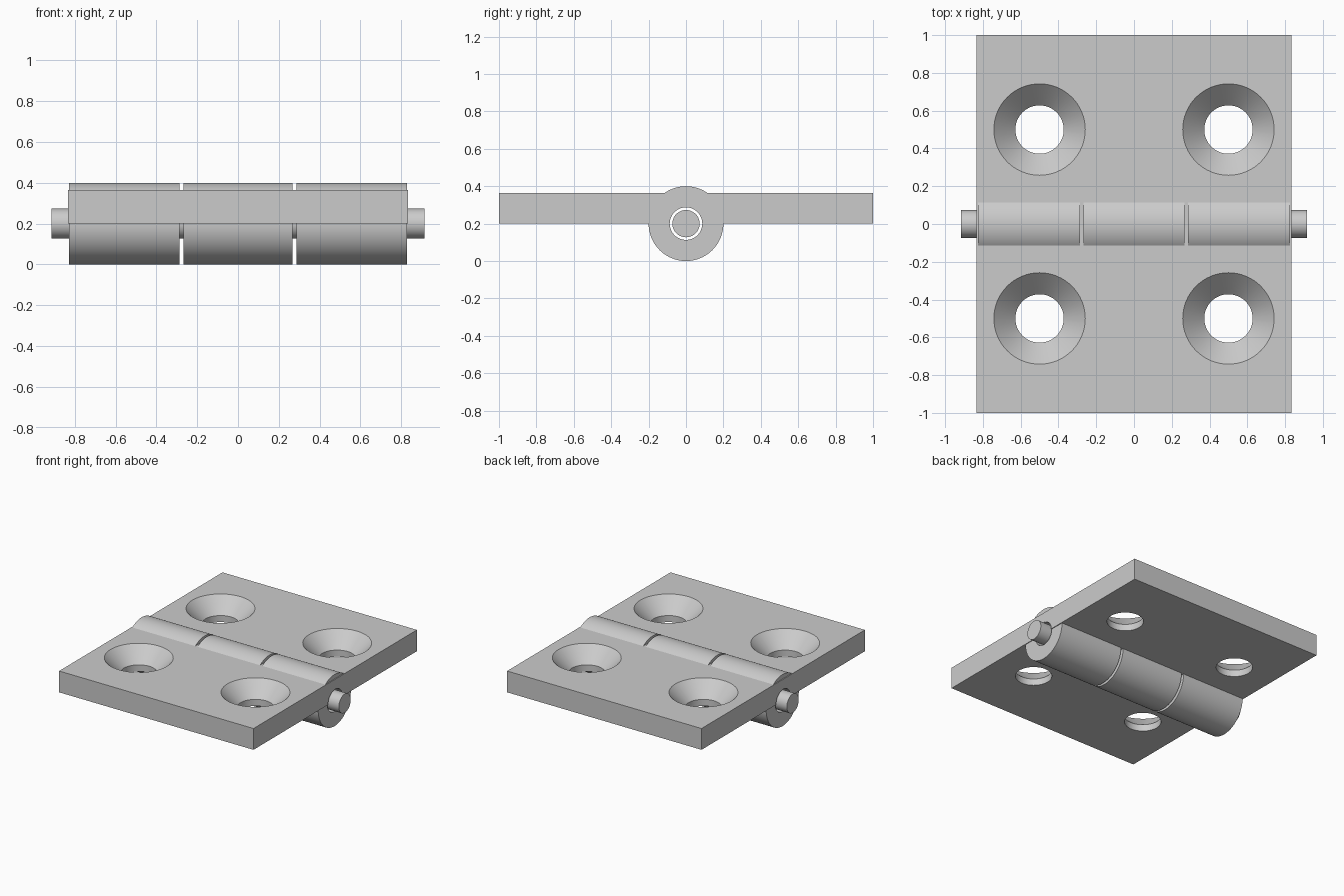
import bpy, bmesh, math
from mathutils import Matrix

cube = bpy.data.objects.get("Cube")
if cube:
    bpy.data.objects.remove(cube, do_unlink=True)

AXIS_Z = 0.2            # height of the hinge axis
PLATE_TOP = 0.365
BORE = 0.087

steel = bpy.data.materials.new("grey_steel")
steel.use_nodes = True
steel.diffuse_color = (0.6, 0.6, 0.6, 1)
steel.node_tree.nodes["Principled BSDF"].inputs["Base Color"].default_value = (0.6, 0.6, 0.6, 1)


def finish(name, bm):
    bmesh.ops.recalc_face_normals(bm, faces=bm.faces)
    mesh = bpy.data.meshes.new(name)
    bm.to_mesh(mesh)
    bm.free()
    mesh.materials.append(steel)
    obj = bpy.data.objects.new(name, mesh)
    bpy.context.collection.objects.link(obj)
    return obj


def lathe(name, profile, along_x=False, location=(0, 0, 0), steps=64):
    """Spin a closed (radius, height) profile about z, or about x."""
    bm = bmesh.new()
    verts = [bm.verts.new((r, 0, h)) for r, h in profile]
    edges = [bm.edges.new((a, b)) for a, b in zip(verts, verts[1:] + verts[:1])]
    bmesh.ops.spin(bm, geom=verts + edges, cent=(0, 0, 0), axis=(0, 0, 1),
                   angle=math.tau, steps=steps, use_merge=True)
    bmesh.ops.remove_doubles(bm, verts=bm.verts, dist=1e-5)
    bmesh.ops.dissolve_degenerate(bm, edges=bm.edges, dist=1e-5)
    loose = [e for e in bm.edges if not e.link_faces]
    bmesh.ops.delete(bm, geom=loose, context='EDGES')
    if along_x:
        bm.transform(Matrix.Rotation(math.pi / 2, 4, 'Y'))
    bm.transform(Matrix.Translation(location))
    return finish(name, bm)


def rod(name, radius, half):
    return lathe(name, [(0, -half), (radius, -half), (radius, half), (0, half)],
                 True, (0, 0, AXIS_Z))


def cut(obj, cutters):
    for c in cutters:
        mod = obj.modifiers.new("cut", 'BOOLEAN')
        mod.operation, mod.solver, mod.object = 'DIFFERENCE', 'EXACT', c
    bpy.context.view_layer.update()
    graph = bpy.context.evaluated_depsgraph_get()
    mesh = bpy.data.meshes.new_from_object(obj.evaluated_get(graph))
    obj.modifiers.clear()
    obj.data = mesh
    for c in cutters:
        bpy.data.objects.remove(c, do_unlink=True)


# Leaf plates: one flat slab spanning both sides of the hinge
bm = bmesh.new()
bmesh.ops.create_cube(bm, size=1)
bm.transform(Matrix.Translation((0, 0, (AXIS_Z + PLATE_TOP) / 2))
             @ Matrix.Diagonal((1.666, 2, PLATE_TOP - AXIS_Z, 1)))
plates = finish("leaf_plates", bm)

# Countersunk screw holes and the pin bore
over = 0.02
sink = [(0, 0.1), (0.128, 0.1), (0.128, 0.251),
        (0.242 + over, PLATE_TOP + over), (0, PLATE_TOP + over)]
cutters = [lathe("screw_hole_cutter", sink, location=(x, y, 0))
           for x in (-0.5, 0.5) for y in (-0.5, 0.5)]
cutters.append(rod("bore_cutter", BORE + 0.001, 1))
cut(plates, cutters)
parts = [plates]

# Three tubular knuckles with narrow gaps between them
for side, x0, x1 in (("right", -0.827, -0.287), ("middle", -0.268, 0.268),
                     ("left", 0.287, 0.827)):
    ring = [(BORE, x0), (0.2, x0), (0.2, x1), (BORE, x1)]
    parts.append(lathe(side + "_knuckle", ring, True, (0, 0, AXIS_Z)))

# Hinge pin
parts.append(rod("hinge_pin", 0.073, 0.915))

# Smooth round walls, sharp rims
bpy.ops.object.select_all(action='DESELECT')
for p in parts:
    p.select_set(True)
bpy.context.view_layer.objects.active = plates
bpy.ops.object.shade_smooth_by_angle(angle=math.radians(30))
